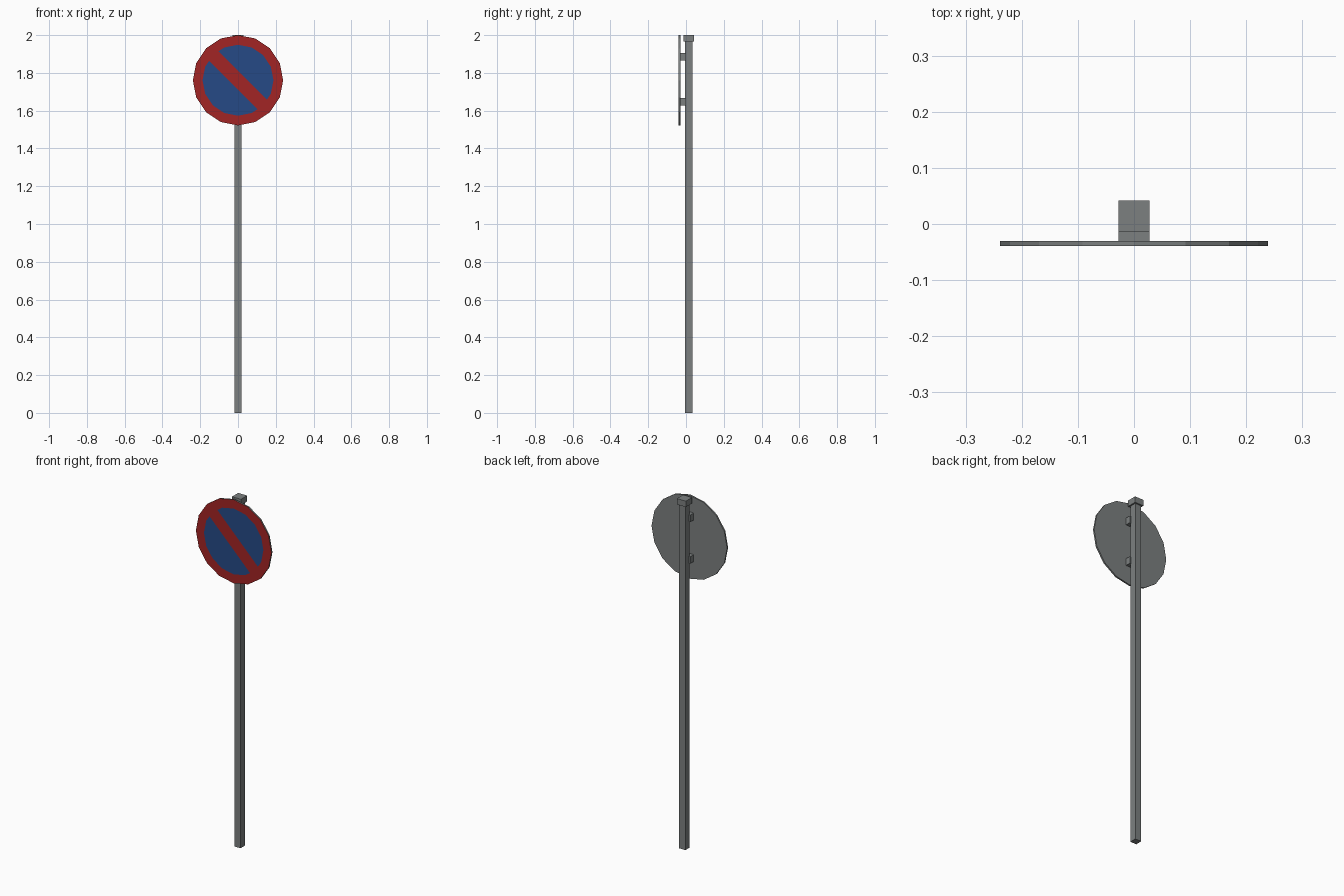
import bpy, bmesh, math
from mathutils import Vector, Matrix

if "Cube" in bpy.data.objects:
    bpy.data.objects.remove(bpy.data.objects["Cube"])


def material(name, color):
    m = bpy.data.materials.new(name)
    m.diffuse_color = (*color, 1)
    m.use_nodes = True
    m.node_tree.nodes["Principled BSDF"].inputs["Base Color"].default_value = m.diffuse_color
    return m


GREY = material("galvanised_grey", (0.20, 0.215, 0.215))
RED = material("sign_red", (0.36, 0.018, 0.018))
BLUE = material("sign_blue", (0.019, 0.068, 0.24))


def finish(name, bm, mats):
    mesh = bpy.data.meshes.new(name)
    bm.to_mesh(mesh)
    bm.free()
    for m in mats:
        mesh.materials.append(m)
    obj = bpy.data.objects.new(name, mesh)
    bpy.context.collection.objects.link(obj)


def box(name, x, y, z):
    bm = bmesh.new()
    size = Vector((x[1] - x[0], y[1] - y[0], z[1] - z[0]))
    mid = Vector((x[0] + x[1], y[0] + y[1], z[0] + z[1])) / 2
    bmesh.ops.create_cube(bm, size=1, matrix=Matrix.Translation(mid) @ Matrix.Diagonal((*size, 1)))
    finish(name, bm, [GREY])


# square post, its cap and the two mounting brackets
box("post", (-0.0195, 0.0195), (-0.0055, 0.0335), (0, 1.975))
box("post_cap", (-0.028, 0.028), (-0.014, 0.042), (1.966, 2.0))
for label, z in (("lower", 1.647), ("upper", 1.885)):
    box(label + "_bracket", (-0.028, 0.028), (-0.031, 0.0), (z - 0.02, z + 0.02))

# sixteen-sided sign plate
R, R_BLUE, BAR, SIDES = 0.239, 0.187, 0.035, 16
centre = Vector((0, -0.0345, 1.761))
bm = bmesh.new()
bmesh.ops.create_cone(bm, cap_ends=True, segments=SIDES, radius1=R, radius2=R, depth=0.009,
                      matrix=Matrix.Translation(centre) @ Matrix.Rotation(math.pi / 2, 4, 'X'))
bm.normal_update()

# red rim inset, then the diagonal bar cut into the inner face
front = min(bm.faces, key=lambda f: f.calc_center_median().y)
bmesh.ops.inset_region(bm, faces=[front], thickness=(R - R_BLUE) * math.cos(math.pi / SIDES))


def radius(v):
    return math.hypot(v.co.x, v.co.z - centre.z)


def is_inner(f):
    return all(radius(v) < R_BLUE + 0.01 for v in f.verts)


across = Vector((1, 0, 1)).normalized()
for side in (-BAR, BAR):
    faces = [f for f in bm.faces if is_inner(f)]
    geom = set(faces)
    for f in faces:
        geom.update(f.edges)
        geom.update(f.verts)
    bmesh.ops.bisect_plane(bm, geom=list(geom), plane_co=centre + across * side, plane_no=across)

# colour: front is red, inner parts off the bar are blue
bm.normal_update()
for f in bm.faces:
    if f.normal.y < -0.9:
        off = abs((f.calc_center_median() - centre).dot(across))
        f.material_index = 2 if is_inner(f) and off > BAR else 1
finish("sign_plate", bm, [GREY, RED, BLUE])
